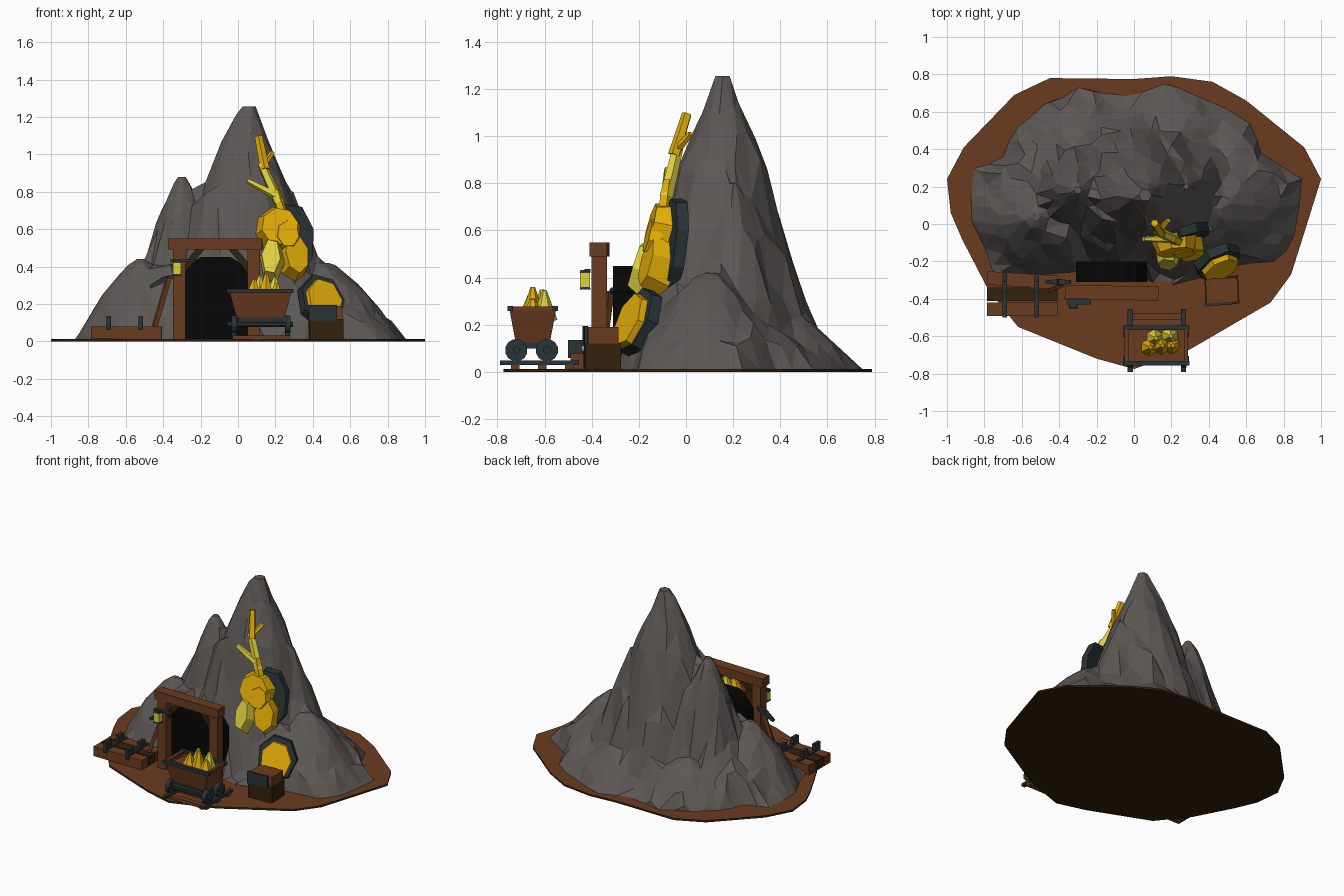
import bpy, bmesh, math, random
from mathutils import Vector, Matrix
from mathutils.geometry import delaunay_2d_cdt

if "Cube" in bpy.data.objects:
    bpy.data.objects.remove(bpy.data.objects["Cube"])

random.seed(4)

def mat(name, c):
    m = bpy.data.materials.new(name)
    m.diffuse_color = (*c, 1)
    m.use_nodes = True
    m.node_tree.nodes["Principled BSDF"].inputs["Base Color"].default_value = m.diffuse_color
    return m

ROCK = mat("grey_rock", (0.106, 0.096, 0.088))
BROWN = mat("brown_wood", (0.145, 0.044, 0.013))
DARK = mat("dark_wood", (0.034, 0.015, 0.004))
SLATE = mat("slate_metal", (0.022, 0.033, 0.037))
BLACK = mat("black_hole", (0.002, 0.002, 0.002))
GOLD = mat("gold", (0.76, 0.41, 0.002))
LIGHT = mat("light_gold", (0.74, 0.64, 0.05))

def finish(name, bm, *mats):
    bmesh.ops.recalc_face_normals(bm, faces=bm.faces)
    me = bpy.data.meshes.new(name)
    bm.to_mesh(me)
    bm.free()
    for m in mats:
        me.materials.append(m)
    ob = bpy.data.objects.new(name, me)
    bpy.context.collection.objects.link(ob)
    return ob

def box(name, x, y, z, m, turn=0.0):
    """Box from three (low, high) ranges, turned about its own z axis."""
    bm = bmesh.new()
    c = [(a + b) / 2 for a, b in (x, y, z)]
    s = [b - a for a, b in (x, y, z)]
    bmesh.ops.create_cube(bm, size=1, matrix=Matrix.Translation(c)
                          @ Matrix.Rotation(turn, 4, 'Z') @ Matrix.Diagonal((*s, 1)))
    return finish(name, bm, m)

def beam(name, p, q, r1, r2, m, n=4):
    """Tapered n-sided bar between two points."""
    p, q = Vector(p), Vector(q)
    d = q - p
    bm = bmesh.new()
    bmesh.ops.create_cone(bm, cap_ends=True, segments=n, radius1=r1, radius2=max(r2, 0.001), depth=d.length,
                          matrix=Matrix.Translation((p + q) / 2) @ d.to_track_quat('Z', 'Y').to_matrix().to_4x4()
                          @ Matrix.Rotation(math.pi / n, 4, 'Z'))
    return finish(name, bm, m)

def plate(name, c, normal, rx, ry, depth, taper, m, n=7, spin=0.0):
    """Faceted slab with a chamfered front, facing along normal."""
    bm = bmesh.new()
    bmesh.ops.create_cone(bm, cap_ends=True, segments=n, radius1=1, radius2=taper, depth=depth,
                          matrix=Matrix.Translation(c) @ Vector(normal).to_track_quat('Z', 'Y').to_matrix().to_4x4()
                          @ Matrix.Diagonal((rx, ry, 1, 1)) @ Matrix.Rotation(spin, 4, 'Z'))
    return finish(name, bm, m)

# Ground slab: brown top, dark sides and underside
outline = [(-1, .24), (-.91, .41), (-.64, .69), (-.45, .78), (0, .775), (.2, .79), (.42, .76), (.6, .66),
           (.91, .41), (1, .24), (.9, -.08), (.84, -.27), (.73, -.42), (.3, -.67), (0, -.775), (-.2, -.72),
           (-.62, -.55), (-.78, -.35), (-.92, -.08), (-.98, .06)]
bm = bmesh.new()
base = bm.faces.new([bm.verts.new((x, y, 0)) for x, y in outline])
top = bmesh.ops.extrude_face_region(bm, geom=[base])
bmesh.ops.translate(bm, vec=(0, 0, .013), verts=[v for v in top['geom'] if isinstance(v, bmesh.types.BMVert)])
bmesh.ops.recalc_face_normals(bm, faces=bm.faces)
for f in bm.faces:
    f.material_index = 0 if f.normal.z > .5 else 1
finish("ground", bm, BROWN, DARK)

# Mountain: one craggy surface over several peaks, each (x, y, x scale, y scale, profile, height scale)
MAIN = [(.03, 1.255), (.085, 1.12), (.15, .95), (.205, .8), (.225, .69), (.26, .56), (.32, .37), (.36, .24), (.45, 0)]
LEFT = [(.025, .88), (.075, .78), (.14, .62), (.17, .44), (.25, .2), (.31, 0)]
RIGHT = [(.02, .8), (.07, .66), (.12, .53), (.16, .4), (.23, .2), (.28, 0)]
LOW = [(.03, 1), (.11, .84), (.2, .6), (.3, .33), (.4, .03), (.41, 0)]
PEAKS = [(.045, .155, 1.2, 1, MAIN, 1), (-.3, .18, 1, 1, LEFT, 1), (.28, .2, 1, 1, RIGHT, 1),
         (-.52, .04, .9, .82, LOW, .45), (.46, .1, 1.1, .98, LOW, .43), (-.3, .42, .9, .8, LOW, .27),
         (.2, .43, .9, .82, LOW, .27), (.5, .34, .7, .65, LOW, .2), (-.55, .27, .75, .7, LOW, .27),
         (-.38, -.06, .55, .55, LOW, .42), (.3, -.06, .7, .62, LOW, .36)]

def height(x, y, rough):
    best = .012
    for cx, cy, sx, sy, prof, hs in PEAKS:
        d = math.hypot((x - cx) / sx, (y - cy) / sy) * (1 + random.uniform(-rough, rough))
        h = prof[0][1] if d <= prof[0][0] else 0
        for (r0, z0), (r1, z1) in zip(prof, prof[1:]):
            if r0 < d <= r1:
                h = z0 + (z1 - z0) * (d - r0) / (r1 - r0)
        best = max(best, h * hs)
    return best

foot = [(-.87, .02), (-.86, .3), (-.7, .36), (-.62, .52), (-.48, .64), (-.3, .73), (-.05, .69), (.16, .75), (.35, .68),
        (.62, .54), (.68, .38), (.9, .24), (.86, -.06), (.75, -.2), (.5, -.23), (.2, -.33), (0, -.27), (-.35, -.26),
        (-.75, -.28)]
rim = []
for (x0, y0), (x1, y1) in zip(foot, foot[1:] + foot[:1]):
    rim += [(x0, y0, .01), ((x0 + x1) / 2 + random.uniform(-.015, .015), (y0 + y1) / 2 + random.uniform(-.015, .015), .01)]

def inside(x, y):
    odd = False
    for (x0, y0, _), (x1, y1, _) in zip(rim, rim[1:] + rim[:1]):
        if (y0 > y) != (y1 > y) and x < x0 + (x1 - x0) * (y - y0) / (y1 - y0):
            odd = not odd
    return odd and all(math.hypot(x - a, y - b) > .035 for a, b, _ in rim)

# Jittered rings of points round each of the tall peaks, thinned to keep the facets chunky
pts = []

def rings(cx, cy, sx, tip, tipr, reach, gap):
    for i in range(6):
        a = math.tau * i / 6
        pts.append((cx + tipr * math.cos(a), cy + tipr * math.sin(a), tip))
    r = tipr + .035
    while r < reach:
        n = max(9, int(math.tau * r / (gap * 1.15)))
        for i in range(n):
            a = math.tau * (i + random.uniform(-.25, .25)) / n
            q = r + random.uniform(-.3, .3) * gap
            x, y = cx + sx * q * math.cos(a), cy + q * math.sin(a)
            g = min(gap * .62, .02 + r * .1)
            if inside(x, y) and all(math.hypot(x - p[0], y - p[1]) > g for p in pts):
                pts.append((x, y, height(x, y, .07)))
        r += gap

rings(-.3, .18, 1, .88, .02, .14, .05)
rings(.28, .2, 1, .8, .015, .06, .05)
rings(-.52, .04, 1, .44, .02, .09, .06)
rings(.46, .1, 1, .42, .02, .09, .06)
rings(.06, .155, 1.2, 1.255, .035, 1.1, .058)
allp = rim + pts
m = len(rim)
vs, _, fs, src, _, _ = delaunay_2d_cdt([Vector(p[:2]) for p in allp], [(i, (i + 1) % m) for i in range(m)], [], 1, 1e-5)
bm = bmesh.new()
bv = [bm.verts.new((v.x, v.y, allp[s[0]][2] if s else .01)) for v, s in zip(vs, src)]
for f in fs:
    bm.faces.new([bv[i] for i in f])
finish("mountain", bm, ROCK)

# Tunnel mouth
bm = bmesh.new()
prof = [(-.31, .01), (.07, .01), (.07, .34), (.01, .42), (-.04, .45), (-.2, .45), (-.25, .42), (-.31, .34)]
face = bm.faces.new([bm.verts.new((x, -.31, z)) for x, z in prof])
ext = bmesh.ops.extrude_face_region(bm, geom=[face])
bmesh.ops.translate(bm, vec=(0, .11, 0), verts=[v for v in ext['geom'] if isinstance(v, bmesh.types.BMVert)])
finish("tunnel_mouth", bm, BLACK)

# Timber frame with corner braces
for side, x, s in (("left", -.315, 1), ("right", .085, -1)):
    box(f"{side}_post", (x - .033, x + .033), (-.4, -.335), (.01, .5), BROWN)
    beam(f"{side}_brace", (x + s * .02, -.36, .38), (x + s * .12, -.36, .5), .025, .025, DARK)
box("lintel", (-.37, .13), (-.405, -.33), (.49, .55), BROWN, -.02)

# Lantern on a bracket
box("lantern_bracket", (-.36, -.23), (-.43, -.405), (.425, .437), SLATE)
beam("lantern_glass", (-.325, -.428, .36), (-.325, -.428, .425), .03, .03, LIGHT)
for z in (.35, .42):
    beam("lantern_cap", (-.325, -.428, z), (-.325, -.428, z + .012), .033, .028, SLATE)

# Pickaxe leaning on the left post
beam("pickaxe_handle", (-.46, -.36, .03), (-.37, -.32, .34), .017, .017, BROWN)
beam("pickaxe_head_left", (-.4, -.31, .33), (-.47, -.31, .29), .022, .012, SLATE)
beam("pickaxe_head_right", (-.4, -.31, .33), (-.34, -.31, .35), .022, .012, SLATE)

# Timber pile with iron straps
for y, m, t in ((-.3, BROWN, -.06), (-.375, DARK, 0), (-.455, BROWN, 0)):
    box("pile_timber", (-.785, -.408), (y - .036, y + .036), (.012, .08), m, t)
for x in (-.69, -.52):
    box("pile_strap", (x - .012, x + .012), (-.49, -.265), (.075, .09), SLATE)
    for y in (-.47, -.335):
        box("pile_stake", (x - .012, x + .012), (y - .03, y + .03), (.06, .135), SLATE)

# Crate with a smaller box and iron plate
box("crate", (.38, .56), (-.43, -.28), (.012, .12), DARK, .05)
box("crate_lid", (.385, .555), (-.42, -.29), (.12, .19), BROWN, .05)
box("crate_plate", (.378, .53), (-.435, -.42), (.11, .195), SLATE, .05)

# Track: ties and rails
for y in (-.725, -.61, -.495):
    box("track_tie", (-.03, .275), (y - .018, y + .018), (.01, .032), BROWN)
for x in (-.02, .265):
    box("rail", (x - .014, x + .014), (-.79, -.455), (.03, .048), SLATE)

# Mine cart: open tapered tub, rim bars, axles and wheels
bm = bmesh.new()
bmesh.ops.create_cube(bm, size=1)
for v in bm.verts:
    up = v.co.z > 0
    v.co = Vector((.12 + v.co.x * (.335 if up else .255), -.65 + v.co.y * (.2 if up else .145), .27 if up else .125))
lip = max(bm.faces, key=lambda f: f.calc_center_median().z)
bmesh.ops.inset_region(bm, faces=[lip], thickness=.015)
bmesh.ops.translate(bm, vec=(0, 0, -.03), verts=lip.verts)
finish("cart_tub", bm, BROWN)
for y in (-.745, -.555):
    box("cart_rim_bar", (-.058, .298), (y - .012, y + .012), (.258, .28), SLATE)
for x in (-.04, .28):
    box("cart_rim_end", (x - .01, x + .01), (-.745, -.555), (.26, .278), BROWN)
box("cart_chassis", (0, .245), (-.73, -.575), (.1, .128), SLATE)
for y in (-.72, -.59):
    beam("axle", (-.055, y, .092), (.295, y, .092), .016, .016, SLATE, 8)
    for x in (-.02, .265):
        beam("wheel", (x - .015, y, .092), (x + .015, y, .092), .048, .048, SLATE, 12)

# Gold load in the cart
for i, (x, y, h) in enumerate([(.08, -.66, .33), (.11, -.61, .35), (.145, -.65, .36), (.19, -.6, .345), (.2, -.65, .31)]):
    beam("cart_nugget", (x, y, .22), (x + .008, y, h), .055, .01, (GOLD, LIGHT)[i % 2], 6)

# Large gold seam with slate backing
plate("seam_backing", (.29, -.055, .54), (.3, -.93, .12), .125, .21, .05, .95, SLATE, 8, .3)
plate("seam_upper", (.22, -.115, .605), (.12, -.93, .25), .125, .13, .08, .8, GOLD, 8, .2)
plate("seam_right", (.3, -.125, .455), (.35, -.9, .25), .088, .14, .1, .75, GOLD, 7, .5)
plate("seam_left", (.18, -.185, .445), (-.1, -.95, .3), .068, .135, .07, .75, LIGHT, 6, .4)
plate("seam_core", (.265, -.14, .57), (.15, -.93, .25), .075, .09, .05, .8, GOLD, 7)

# Branching gold vein climbing the peak
beam("vein_root", (.255, -.1, .62), (.2, -.075, .81), .034, .024, GOLD, 5)
beam("vein_middle", (.22, -.085, .74), (.125, -.035, .95), .03, .024, LIGHT, 5)
beam("vein_left_branch", (.2, -.08, .78), (.05, -.08, .86), .024, .014, LIGHT, 5)
beam("vein_tip", (.145, -.05, .92), (.11, .005, 1.095), .027, .022, GOLD, 5)
beam("vein_right_branch", (.135, -.04, .94), (.185, .02, 1.01), .02, .014, GOLD, 5)

# Small gold deposit with slate backing
plate("deposit_backing", (.445, -.2, .215), (.42, -.82, .38), .135, .155, .05, .95, SLATE, 7, .2)
plate("deposit", (.455, -.225, .212), (.42, -.82, .38), .112, .135, .06, .9, GOLD, 7, .2)
